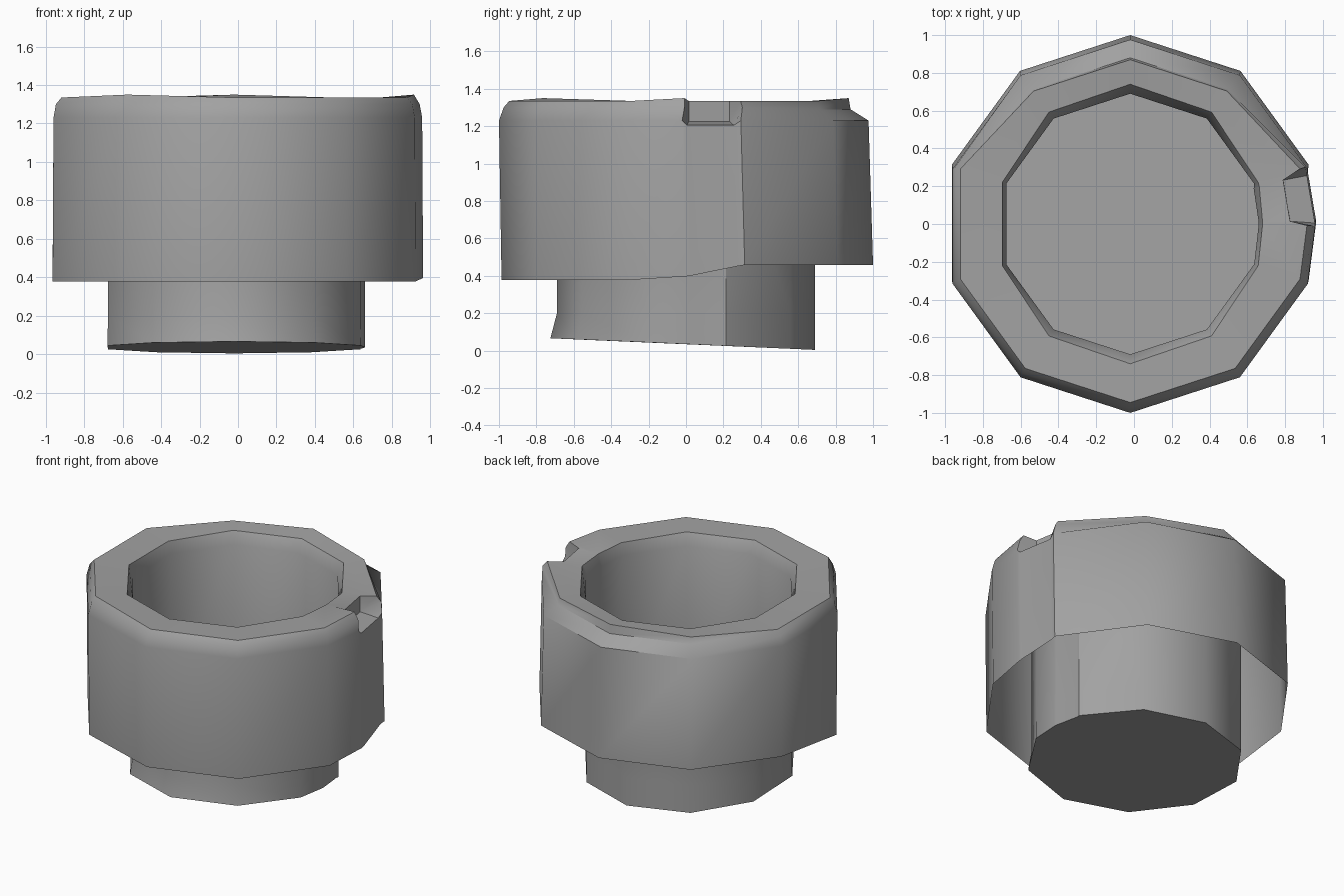
import bpy, bmesh
from math import sin, cos, radians
from mathutils import Vector

cube = bpy.data.objects.get("Cube")
if cube:
    bpy.data.objects.remove(cube, do_unlink=True)

# Ten-sided body with extra columns for the side bulge and the notch
ANGLES = sorted([18 + 36 * k for k in range(10)] + [359.5, 1, 16])
NOTCH = (1, 16)
BACK = (54, 90, 126)
SIDE_RADIUS = {1: 0.99, 359.5: 0.99, 16: 0.985}


def skirt_bottom(y):
    """Lower edge of the skirt rises towards the back."""
    t = min(max((y + 0.3) / 0.6, 0), 1)
    return 0.378 + 0.08 * t * t


def column(angle):
    """Points of one profile, from the skirt edge over the rim to the floor."""
    a = radians(angle)
    direction = Vector((cos(a), sin(a), 0))
    side = SIDE_RADIUS.get(angle, 1)

    def point(radius, z, shift=0):
        p = direction * radius
        return Vector((p.x - 0.02, p.y + shift, z))

    top_r, top_z, ledge_r, ledge_z, outer_z = 0.945, 1.335, 0.975, 1.3, 1.23
    if angle in NOTCH:
        top_r, ledge_r, ledge_z, outer_z = 0.855, 0.856, 1.225, 1.205
    elif angle in BACK:
        top_r, ledge_r, ledge_z = 0.87, 0.88, 1.29
    if angle in (359.5, 90, 234):
        top_z = 1.35

    # The inner rim is wider at the front and back than at the sides
    rim_r = 0.7 + 0.04 * abs(sin(a))
    neck_r = 0.69 if side == 1 else 0.68
    flare = 0.035 * max(0, -sin(a)) ** 2
    floor_z = 0.035 - 0.045 * sin(a) * neck_r
    return [
        point(0.993 * side, skirt_bottom(sin(a)), 0.007),
        point(0.988 * side, outer_z, -0.012),
        point(ledge_r * side, ledge_z),
        point(top_r * side, top_z),
        point(rim_r, 1.33),
        point(neck_r, 1.25),
        point(neck_r, 0.2),
        point(neck_r + flare, floor_z),
    ]


# Folded cup: outer skirt, rim, inner wall and floor in one skin
bm = bmesh.new()
columns = [[bm.verts.new(p) for p in column(a)] for a in ANGLES]
for i, left in enumerate(columns):
    right = columns[(i + 1) % len(columns)]
    for j in range(len(left) - 1):
        bm.faces.new((left[j], right[j], right[j + 1], left[j + 1]))
bm.faces.new([c[-1] for c in columns])

mesh = bpy.data.meshes.new("folded_cup")
bm.to_mesh(mesh)
bm.free()
cup = bpy.data.objects.new("folded_cup", mesh)
bpy.context.collection.objects.link(cup)

# Plain grey
grey = bpy.data.materials.new("plain_grey")
grey.use_nodes = True
colour = (0.36, 0.36, 0.36, 1)
grey.diffuse_color = colour
grey.node_tree.nodes["Principled BSDF"].inputs["Base Color"].default_value = colour
mesh.materials.append(grey)

# Smooth walls with sharp rim and floor edges
bpy.ops.object.select_all(action="DESELECT")
cup.select_set(True)
bpy.context.view_layer.objects.active = cup
bpy.ops.object.shade_smooth_by_angle(angle=radians(40))
